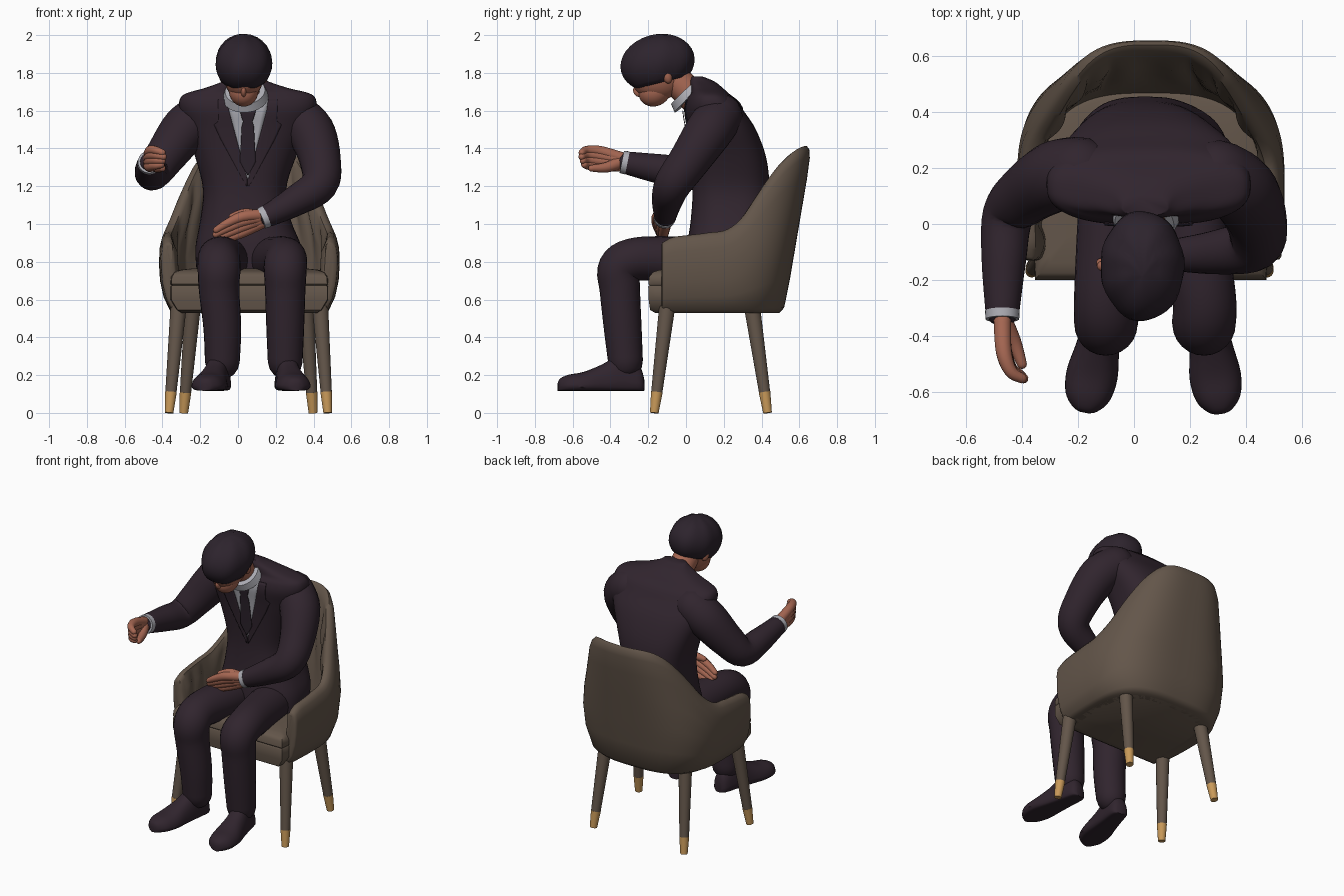
import bpy, bmesh, math
from mathutils import Vector, Matrix

if "Cube" in bpy.data.objects:
    bpy.data.objects.remove(bpy.data.objects["Cube"])

def mat(name, c):
    m = bpy.data.materials.new(name)
    m.diffuse_color = (*c, 1)
    m.use_nodes = True
    m.node_tree.nodes["Principled BSDF"].inputs["Base Color"].default_value = m.diffuse_color
    return m

SUIT = mat("dark suit", (0.030, 0.018, 0.027))
HAIR = mat("dark hair", (0.026, 0.017, 0.026))
SKIN = mat("skin", (0.38, 0.135, 0.085))
SHIRT = mat("pale shirt", (0.42, 0.42, 0.46))
CHAIR = mat("brown upholstery", (0.125, 0.092, 0.068))
GOLD = mat("gold tip", (0.58, 0.32, 0.10))

def make(name, parts, m, angle=45):
    bm = bmesh.new()
    for verts, faces in parts:
        vs = [bm.verts.new(v) for v in verts]
        for f in faces:
            bm.faces.new([vs[i] for i in f])
    bmesh.ops.recalc_face_normals(bm, faces=bm.faces)
    me = bpy.data.meshes.new(name)
    bm.to_mesh(me)
    bm.free()
    ob = bpy.data.objects.new(name, me)
    bpy.context.collection.objects.link(ob)
    me.materials.append(m)
    bpy.ops.object.select_all(action='DESELECT')
    ob.select_set(True)
    bpy.context.view_layer.objects.active = ob
    bpy.ops.object.shade_smooth_by_angle(angle=math.radians(angle))
    return ob

def loft(rings):
    n = len(rings[0])
    verts = [p for r in rings for p in r]
    faces = [(k*n+i, k*n+(i+1) % n, (k+1)*n+(i+1) % n, (k+1)*n+i)
             for k in range(len(rings)-1) for i in range(n)]
    last = (len(rings)-1)*n
    return verts, faces + [tuple(range(n)), tuple(range(last, last+n))]

def spline(pts, steps=5):
    P = [pts[0]] + list(pts) + [pts[-1]]
    out = []
    for k in range(1, len(P)-2):
        for s in range(steps):
            t = s/steps
            out.append([0.5*(2*b+(c-a)*t+(2*a-5*b+4*c-d)*t*t+(3*b-a-3*c+d)*t**3)
                        for a, b, c, d in zip(P[k-1], P[k], P[k+1], P[k+2])])
    return out + [list(pts[-1])]

def tube(pts, n=20, smooth=True, round_ends=True):
    # round tube along (x, y, z, radius) points
    P = spline(pts) if smooth else [list(p) for p in pts]
    C = [Vector(p[:3]) for p in P]
    T = [(C[min(i+1, len(C)-1)]-C[max(i-1, 0)]).normalized() for i in range(len(C))]
    side = T[0].orthogonal().normalized()
    rings = []
    for i, (c, t) in enumerate(zip(C, T)):
        if i:
            side = T[i-1].rotation_difference(t) @ side
        up, r = t.cross(side), P[i][3]
        ring = lambda o, k: [c+t*o+(side*math.cos(a)+up*math.sin(a))*r*k
                             for a in (2*math.pi*j/n for j in range(n))]
        cap = [(.95, .25), (.75, .65), (.4, .9)] if round_ends else []
        if i == 0:
            rings += [ring(-o*r, k) for o, k in cap]
        rings.append(ring(0, 1))
        if i == len(C)-1:
            rings += [ring(o*r, k) for o, k in cap[::-1]]
    return loft(rings)

def ball(c, r, tilt=0, n=24):
    R = Matrix.Rotation(math.radians(tilt), 3, 'X')
    return loft([[Vector(c)+R @ Vector((r[0]*math.cos(2*math.pi*j/n)*math.sin(a),
                                       r[1]*math.sin(2*math.pi*j/n)*math.sin(a), r[2]*math.cos(a)))
                  for j in range(n)] for a in (math.pi*(k+.15)/16.3 for k in range(17))])

def lerp(tab, x):
    for (a, p), (b, q) in zip(tab, tab[1:]):
        if x <= b:
            return p+(q-p)*max(0, (x-a)/(b-a))
    return tab[-1][1]

def spow(v, p):
    return math.copysign(abs(v)**p, v)

# ---- chair shell: U-shaped plan, low arms sweeping up to a tall back
CX = 0.06
WIDTH = spline([(.53, .42), (.6, .45), (.7, .473), (.82, .478), (.92, .468), (1.05, .43), (1.2, .395), (1.42, .35)])
TOP = spline([(0, 1.412), (.12, 1.412), (.22, 1.4), (.3, 1.37), (.38, 1.315), (.46, 1.225), (.52, 1.14), (.58, 1.045),
              (.64, .98), (.7, .955), (.85, .94), (.94, .93), (1, .905)])

def plan(u, z, inset, front):
    hw = lerp(WIDTH, z)-inset
    yb, yc = .52+.17*(z-.53)-inset, .12
    if abs(u) < .7:
        a = u/.7*math.pi/2
        return Vector((CX+hw*spow(math.sin(a), .68), yc+(yb-yc)*spow(math.cos(a), .68), z))
    k = (abs(u)-.7)/.3
    return Vector((CX+math.copysign(hw-.012*k*k, u), yc+(front-yc)*k, z))

rings = []
for i in range(-2, 123):
    u = max(-1, min(1, -1+2*i/120))
    ex = {-2: .025, -1: .007, 121: .007, 122: .025}.get(i, 0)  # rounded arm fronts
    H, sc = lerp(TOP, abs(u))-ex*.6, .02*abs(math.sin(7*math.pi*u))
    sect = [(0, .025), (.03, .005), (.2, 0), (.4, 0), (.6, 0), (.8, 0), (.93, .004), (.98, .014), (1, .03),
            (.985, .048), (.93, .06), (.8, .07+sc), (.6, .075+sc), (.4, .09), (.2, .09), (0, .09)]
    rings.append([plan(u, .53+(H-.53)*f, t+(ex if t < .04 else -ex), -.098-(.02 if not ex else .028 if ex < .01 else .032))
                  for f, t in sect])
make("chair_shell", [loft(rings)], CHAIR, 50)

# seat with a seam groove and soft top
seat = []
for z, t, fr in [(.53, .05, -.165), (.545, .035, -.19), (.6, .025, -.198), (.668, .025, -.2), (.675, .031, -.193),
                 (.682, .025, -.2), (.72, .028, -.195), (.745, .045, -.175), (.757, .08, -.14), (.765, .15, -.06)]:
    seat.append([plan(-1+2*i/60, min(z, .6), t, fr)+Vector((0, 0, max(0, z-.6))) for i in range(61)])
make("seat", [loft(seat)], CHAIR, 50)

# tapered legs with gold tips
for nm, top, bot in [("front", (.375, -.10, .56), (.42, -.168, 0)), ("back", (.30, .35, .56), (.342, .432, 0))]:
    for s, sd in ((-1, "left"), (1, "right")):
        a, b = Vector((CX+s*top[0], *top[1:])), Vector((CX-.005+s*bot[0], *bot[1:]))
        m = b.lerp(a, .11/.56)
        make(f"{nm}_leg_{sd}", [tube([(*a, .043), (*m, .03)], smooth=False, round_ends=False)], CHAIR)
        make(f"{nm}_leg_tip_{sd}", [tube([(*m, .031), (*b, .023)], smooth=False, round_ends=False)], GOLD)

# ---- jacket torso: lofted rounded sections (z, cx, cy, rx, ry)
E = .76
TORSO = spline([(.76, .06, .2, .28, .2), (.88, .055, .22, .28, .215), (1.02, .04, .24, .24, .215), (1.18, .035, .24, .22, .205),
                (1.35, .04, .225, .265, .2), (1.5, .05, .19, .325, .18), (1.6, .052, .15, .36, .155), (1.66, .052, .135, .36, .13),
                (1.692, .052, .125, .325, .1), (1.72, .045, .11, .22, .085), (1.755, .04, .085, .12, .065), (1.78, .04, .06, .08, .03)], 4)

def section(z):
    return [lerp([(s[0], s[k]) for s in TORSO], z) for k in range(1, 5)]

def front_y(x, z):
    cx, cy, rx, ry = section(z)
    c = min(.98, abs(x-cx)/rx)**(1/E)
    return cy-ry*math.sqrt(1-c*c)**E

make("jacket_torso", [loft([[(cx+rx*spow(math.cos(a), E), cy+ry*spow(math.sin(a), E), z)
      for a in (2*math.pi*j/56 for j in range(56))] for z, cx, cy, rx, ry in TORSO])], SUIT, 60)

def plate(name, lo, hi, z0, z1, off, m):
    # thin panel following the chest between two x limits
    verts, faces, nz, nx = [], [], 24, 8
    for k in range(nz+1):
        z = z0+(z1-z0)*k/nz
        for i in range(nx+1):
            x = lerp(lo, z)+(lerp(hi, z)-lerp(lo, z))*i/nx
            verts.append((x, front_y(x, z)-off, z))
    for k in range(nz):
        for i in range(nx):
            a = k*(nx+1)+i
            faces.append((a, a+1, a+nx+2, a+nx+1))
    make(name, [(verts, faces)], m).modifiers.new("thickness", 'SOLIDIFY').thickness = .004

C = .052
VL, VR = [(1.24, C-.003), (1.6, C-.1), (1.68, C-.11)], [(1.24, C+.003), (1.6, C+.1), (1.68, C+.11)]
plate("shirt_front", VL, VR, 1.24, 1.67, .004, SHIRT)
TIE = [(1.26, .003), (1.33, .042), (1.52, .032), (1.545, .024), (1.56, .032), (1.6, .042)]
plate("tie", [(z, C-w) for z, w in TIE], [(z, C+w) for z, w in TIE], 1.26, 1.6, .01, HAIR)
LAP = [(1.2, .004), (1.45, .085), (1.53, .1), (1.54, .07), (1.67, .05)]
plate("lapel_left", [(z, lerp(VL, z)-w) for z, w in LAP], VL, 1.2, 1.66, .007, SUIT)
plate("lapel_right", VR, [(z, lerp(VR, z)+w) for z, w in LAP], 1.2, 1.66, .007, SUIT)
make("shirt_collar", [tube([(.04, .03, 1.672, .122), (.037, .0, 1.705, .106)], 32, False, False)], SHIRT)

# ---- head
make("neck", [tube([(.037, .05, 1.66, .082), (.03, -.08, 1.79, .08)], smooth=False)], SKIN)
make("face", [ball((.03, -.15, 1.785), (.105, .145, .13)), ball((.03, -.165, 1.705), (.078, .09, .08), 35),
              ball((.03, -.255, 1.70), (.014, .022, .03), 35),
              ball((-.075, -.1, 1.785), (.025, .026, .042), 15), ball((.135, -.1, 1.785), (.025, .026, .042), 15)], SKIN, 60)
hair = make("hair", [ball((.03, -.15, 1.852), (.15, .2, .15), 15, 40)], HAIR, 50)
bm = bmesh.new()
bm.from_mesh(hair.data)
for v in bm.verts:  # soft locks
    a = math.atan2(v.co.x-.03, v.co.y+.14)
    v.co = Vector((.03, -.14, 1.857))+(v.co-Vector((.03, -.14, 1.857)))*(1+.015*math.sin(7*a+12*v.co.z))
cut = bmesh.ops.bisect_plane(bm, geom=bm.verts[:]+bm.edges[:]+bm.faces[:], plane_co=(0, -.33, 1.70),
                             plane_no=(0, -.25, 1), clear_inner=True)
bmesh.ops.holes_fill(bm, edges=[e for e in cut['geom_cut'] if isinstance(e, bmesh.types.BMEdge)])
bm.to_mesh(hair.data)
bm.free()

# ---- arms: one raised forward, one resting across the lap
make("raised_sleeve", [tube([(-.19, .19, 1.57, .122), (-.28, .17, 1.5, .127), (-.385, .105, 1.36, .108), (-.45, .03, 1.27, .092),
                             (-.465, -.13, 1.29, .08), (-.47, -.305, 1.322, .062)], round_ends=True)], SUIT, 60)
make("resting_sleeve", [tube([(.3, .18, 1.57, .122), (.385, .12, 1.49, .126), (.435, .02, 1.34, .11), (.43, -.07, 1.21, .098),
                              (.3, -.1, 1.12, .08), (.16, -.11, 1.045, .06)])], SUIT, 60)
make("raised_cuff", [tube([(-.47, -.31, 1.323, .062), (-.47, -.34, 1.329, .06)], 24, False, False)], SHIRT)
make("resting_cuff", [tube([(.15, -.111, 1.04, .06), (.122, -.115, 1.028, .057)], 24, False, False)], SHIRT)

def hand(name, wrist, knuckle, mid, tip, spread, thumb):
    W, K, M, T, S = map(Vector, (wrist, knuckle, mid, tip, spread))
    parts = []
    for o in (-1.5, -.5, .5, 1.5):
        short = T.lerp(M, .12*abs(o-.5))
        parts.append(tube([(*(W+S*o*.5), .032), (*(K+S*o), .029), (*(M+S*o), .023), (*(short+S*o*.8), .018)], 12))
    parts.append(tube([(*W, .035), (*thumb[0], .028), (*thumb[1], .018)], 12))
    make(name, parts, SKIN, 60)

hand("raised_hand", (-.47, -.34, 1.33), (-.465, -.45, 1.345), (-.44, -.52, 1.35), (-.395, -.55, 1.345),
     (0, -.004, .027), [(-.43, -.42, 1.30), (-.4, -.5, 1.295)])
hand("resting_hand", (.13, -.115, 1.03), (.03, -.135, 1.0), (-.05, -.14, .965), (-.115, -.135, .935),
     (-.006, -.012, .025), [(.04, -.13, 1.055), (-.03, -.15, 1.04)])

# ---- trousers and shoes
LEGS = {"left": ((-.06, .2), -.1, -.083, (-.085, -.225), (-.175, -.66)),
        "right": ((.17, .2), .25, .25, (.245, -.225), (.308, -.67))}
SHOE = spline([(0, .03, .07), (.025, .055, .13), (.12, .066, .19), (.22, .078, .14), (.32, .092, .1), (.4, .08, .085), (.445, .045, .065), (.458, .015, .04)], 4)
for sd, (hip, kx, ax, heel, toe) in LEGS.items():
    make(f"trouser_leg_{sd}", [tube([(*hip, .8, .13), ((hip[0]+kx)/2, -.05, .81, .125), (kx, -.26, .815, .114),
                                     (kx, -.352, .765, .114), (kx, -.35, .65, .107), (ax, -.335, .45, .1),
                                     (ax, -.32, .27, .092)], 24)], SUIT, 60)
    h = Vector((*heel, .117))
    d = (Vector((*toe, .117))-h).normalized()
    s = Vector((-d.y, d.x, 0))
    make(f"shoe_{sd}", [loft([[h+d*l+s*w*spow(math.cos(a), .8)*(1 if math.sin(a) > -.01 else .9) +
                              Vector((0, 0, .02+(ht-.02)*math.sin(a) if math.sin(a) > -.01 else .02*(1-spow(-math.sin(a), .4))))
         for a in (2*math.pi*j/32 for j in range(32))] for l, w, ht in SHOE])], SUIT, 50)
